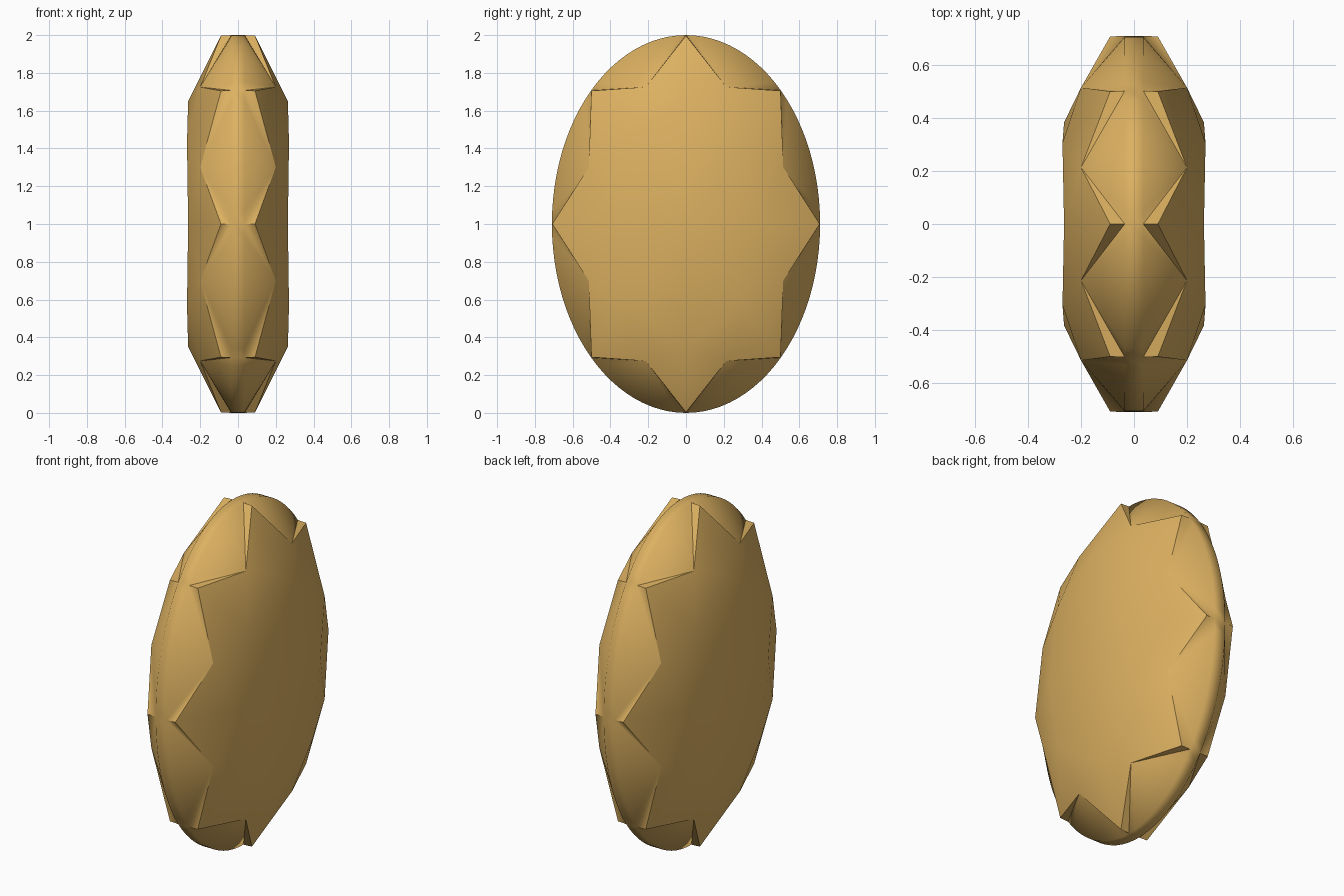
import bpy, bmesh
from math import sin, cos, pi

if "Cube" in bpy.data.objects:
    bpy.data.objects.remove(bpy.data.objects["Cube"])

RY, RZ = 0.71, 1.0      # half width and half height of the oval
SEG = 12                # rim segments between neighbouring star tips

gold = bpy.data.materials.new("amber gold")
gold.diffuse_color = (0.72, 0.44, 0.12, 1)
gold.use_nodes = True
gold.node_tree.nodes["Principled BSDF"].inputs["Base Color"].default_value = gold.diffuse_color

bm = bmesh.new()


def oval(x, r, turn):
    """Vertex at a fraction r of the oval; turn counts eighths from the top."""
    a = turn * pi / 4
    return bm.verts.new((x, RY * r * sin(a), 1 + RZ * r * cos(a)))


def gem_side(s):
    """One faceted face of the gem; returns its rim loop."""
    n = 8 * SEG
    rim = [oval(s * 0.035, 1, i / SEG) for i in range(n)]
    tips = [oval(s * 0.09, 0.997, k) for k in range(8)]
    notches = [oval(s * 0.2, 0.785, k + 0.5) for k in range(8)]
    # table corners: further out at top and bottom than at the sides
    radius = [0.65, 0.61, 0.54, 0.61] * 2
    table = [oval(s * (0.27 if k % 2 else 0.264), radius[k], k) for k in range(8)]
    centre = bm.verts.new((s * 0.255, 0, 1))
    for k in range(8):
        j = (k + 1) % 8
        # table, star facet and the two halves of the kite facet
        bm.faces.new((centre, table[k], table[j]))
        bm.faces.new((table[k], notches[k], table[j]))
        bm.faces.new((table[k], tips[k], notches[k]))
        bm.faces.new((table[k], notches[k - 1], tips[k]))
        # steep facets from the notch down to the rim
        bm.faces.new((notches[k], tips[k], rim[k * SEG]))
        bm.faces.new((notches[k], rim[j * SEG], tips[j]))
        for i in range(SEG):
            p = k * SEG + i
            bm.faces.new((notches[k], rim[p], rim[(p + 1) % n]))
    return rim


# Two mirrored sides joined by the narrow girdle band
right, left = gem_side(1), gem_side(-1)
for i in range(len(right)):
    j = (i + 1) % len(right)
    bm.faces.new((right[i], right[j], left[j], left[i]))
bmesh.ops.recalc_face_normals(bm, faces=bm.faces)

mesh = bpy.data.meshes.new("oval_gem")
bm.to_mesh(mesh)
bm.free()
mesh.materials.append(gold)
gem = bpy.data.objects.new("oval_gem", mesh)
bpy.context.collection.objects.link(gem)
bpy.context.view_layer.objects.active = gem
gem.select_set(True)
bpy.ops.object.shade_smooth_by_angle(angle=pi / 3)
